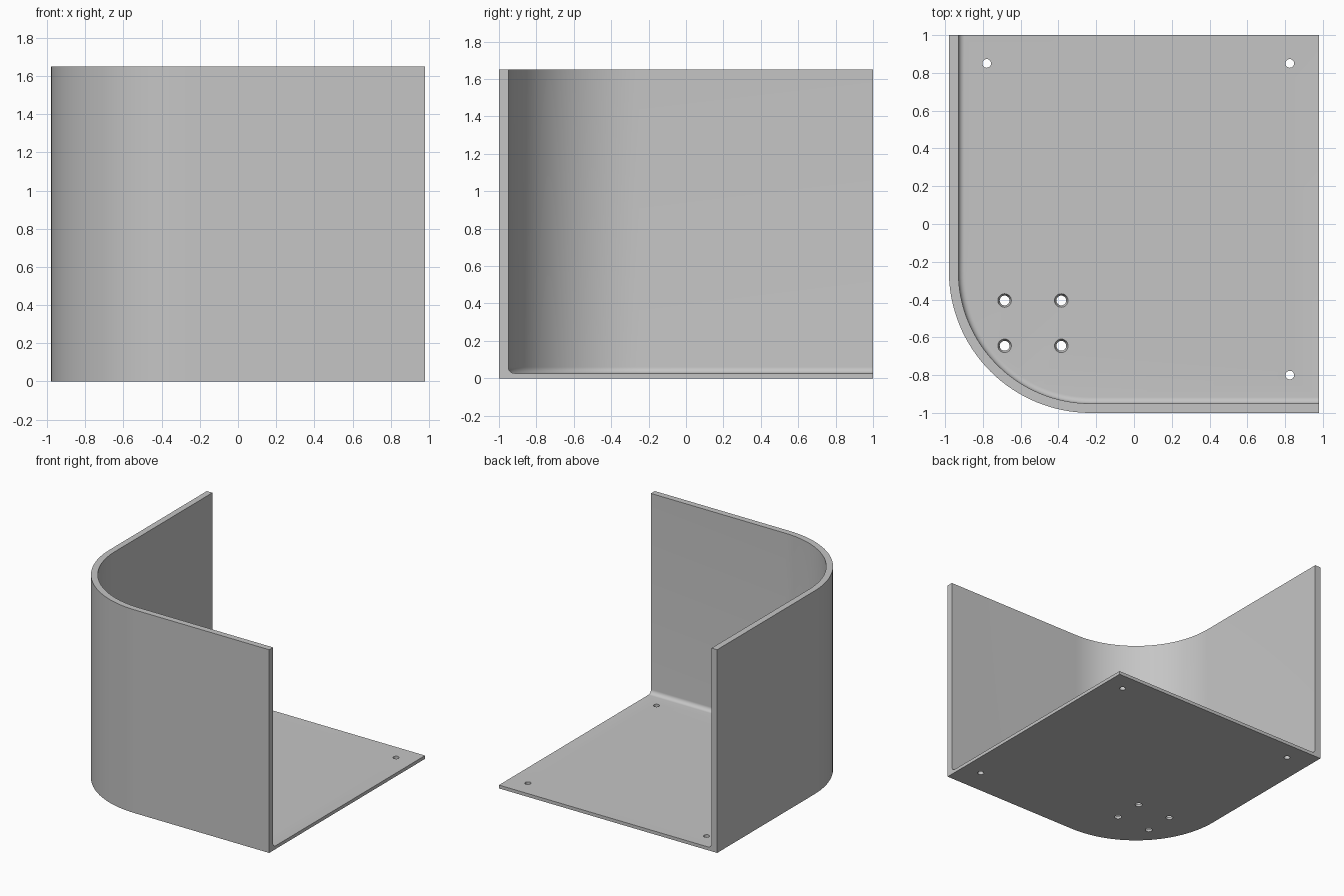
import bpy, bmesh, math

cube = bpy.data.objects.get("Cube")
if cube:
    bpy.data.objects.remove(cube)

HX, HY, HEIGHT = 0.98, 1.0, 1.65       # half width, half depth, wall height
WALL, FLOOR, FILLET = 0.05, 0.027, 0.033
RADIUS, ARC = 0.75, 32                 # rounded corner

grey = bpy.data.materials.new("plain grey")
grey.use_nodes = True
colour = (0.56, 0.56, 0.56, 1)
grey.diffuse_color = colour
grey.node_tree.nodes["Principled BSDF"].inputs["Base Color"].default_value = colour


def make_object(name, bm):
    bmesh.ops.recalc_face_normals(bm, faces=bm.faces)
    mesh = bpy.data.meshes.new(name)
    bm.to_mesh(mesh)
    bm.free()
    mesh.materials.append(grey)
    obj = bpy.data.objects.new(name, mesh)
    bpy.context.collection.objects.link(obj)
    return obj


def outline(inset):
    """Wall path from the back end, round the corner, to the left end."""
    cx, cy, r = RADIUS - HX, RADIUS - HY, RADIUS - inset
    pts = [(inset - HX, HY)]
    for i in range(ARC + 1):
        a = math.pi + math.pi / 2 * i / ARC
        pts.append((cx + r * math.cos(a), cy + r * math.sin(a)))
    return pts + [(HX, inset - HY)]


# Wall section as (inset, height), ending with the fillet down to the floor
section = [(0, 0), (0, HEIGHT), (WALL, HEIGHT)]
for i in range(9):
    a = math.pi / 2 * i / 8
    section.append((WALL + FILLET * (1 - math.cos(a)),
                    FLOOR + FILLET * (1 - math.sin(a))))

# Sweep the section, then close the floor and the two open ends
bm = bmesh.new()
rings = [[bm.verts.new((x, y, z)) for x, y in outline(d)] for d, z in section]
for low, high in zip(rings, rings[1:]):
    for i in range(len(low) - 1):
        bm.faces.new((low[i], low[i + 1], high[i + 1], high[i]))
corner_low = bm.verts.new((HX, HY, 0))
corner_top = bm.verts.new((HX, HY, FLOOR))
bm.faces.new(rings[0] + [corner_low])
bm.faces.new(rings[-1] + [corner_top])
for end in (0, -1):
    bm.faces.new([ring[end] for ring in rings] + [corner_top, corner_low])
body = make_object("corner_wall_and_floor", bm)

# Cutters: plain corner holes and four countersunk holes
bm = bmesh.new()


def hole(x, y, r_low, r_top):
    slope = (r_top - r_low) / FLOOR
    margin = 0.01
    ends = []
    for z in (-margin, FLOOR + margin):
        r = r_low + slope * z
        ends.append([bm.verts.new((x + r * math.cos(math.tau * i / 24),
                                   y + r * math.sin(math.tau * i / 24), z))
                     for i in range(24)])
        bm.faces.new(ends[-1])
    for i in range(24):
        j = (i + 1) % 24
        bm.faces.new((ends[0][i], ends[0][j], ends[1][j], ends[1][i]))


for x, y in ((-0.78, 0.85), (0.825, 0.85), (0.825, -0.8)):
    hole(x, y, 0.023, 0.023)
for x in (-0.685, -0.385):
    for y in (-0.405, -0.645):
        hole(x, y, 0.026, 0.036)
cutter = make_object("hole_cutter", bm)
cutter.hide_render = True

# Cut the holes, then shade smooth with sharp edges kept
cut = body.modifiers.new("holes", 'BOOLEAN')
cut.operation = 'DIFFERENCE'
cut.solver = 'EXACT'
cut.object = cutter
bpy.ops.object.select_all(action='DESELECT')
body.select_set(True)
bpy.context.view_layer.objects.active = body
bpy.ops.object.modifier_apply(modifier=cut.name)
bpy.data.objects.remove(cutter)
bpy.ops.object.shade_smooth_by_angle(angle=math.radians(30))
